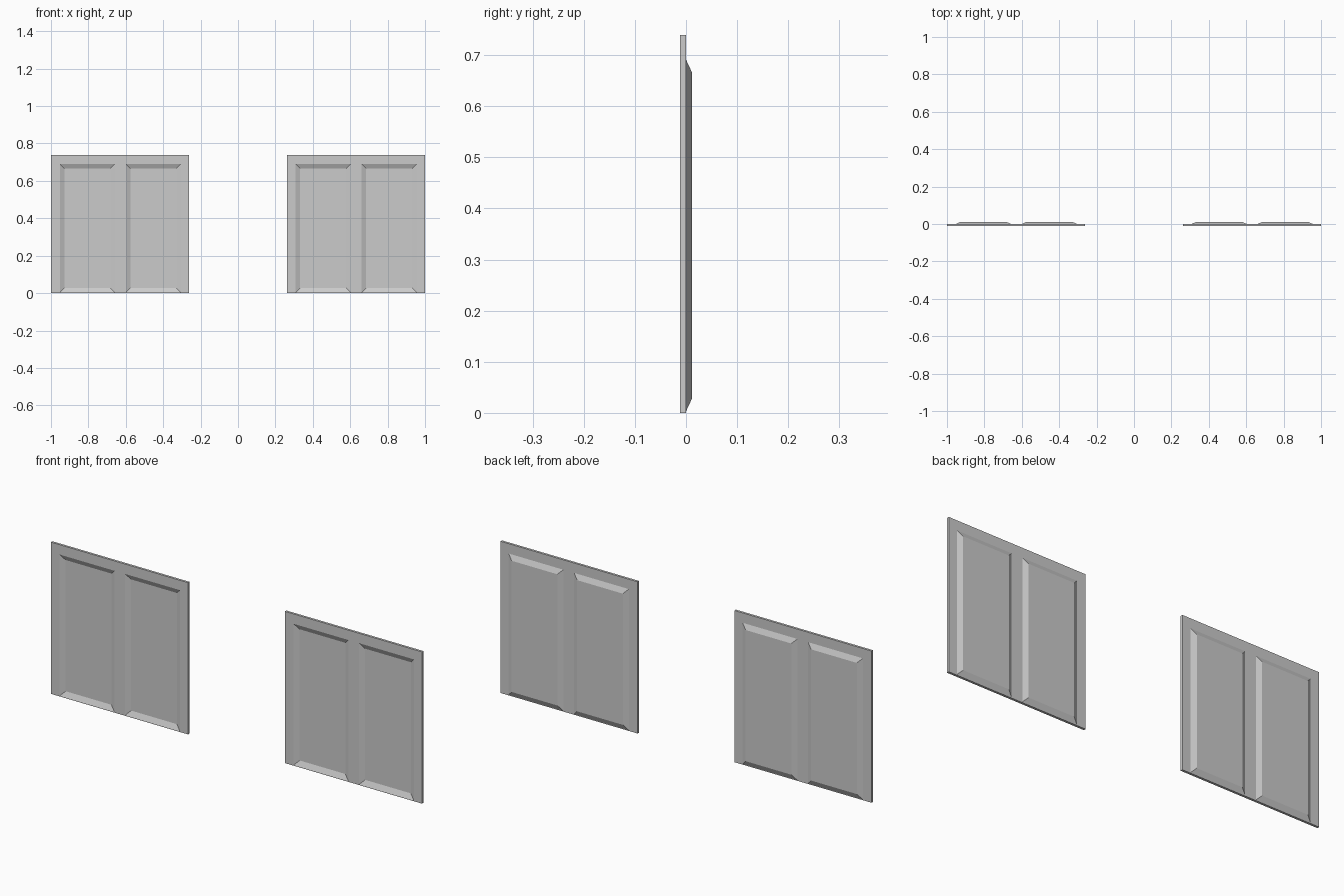
import bpy, bmesh
from mathutils import Vector

if "Cube" in bpy.data.objects:
    bpy.data.objects.remove(bpy.data.objects["Cube"])

SIZE = 0.739                      # panel width and height
T = 0.0115                        # sheet thickness, equal to the pressed depth
X_CUTS = [0, 0.047, 0.342, 0.4, 0.695, SIZE]   # frame and recess edges
Z_CUTS = [0, 0.003, 0.691, SIZE]
BEVEL = 0.0245                    # width of the sloped recess border


def pressed_panel(name, x0):
    bm = bmesh.new()
    # flat front sheet divided into frame strips and two recess cells
    grid = [[bm.verts.new((x0 + x, -T, z)) for z in Z_CUTS] for x in X_CUTS]
    recesses = []
    for i in range(len(X_CUTS) - 1):
        for j in range(len(Z_CUTS) - 1):
            f = bm.faces.new((grid[i][j], grid[i + 1][j],
                              grid[i + 1][j + 1], grid[i][j + 1]))
            if i in (1, 3) and j == 1:
                recesses.append(f)
    bm.normal_update()
    # press the two recesses backwards with sloped borders
    bmesh.ops.inset_individual(bm, faces=recesses, thickness=BEVEL,
                               use_even_offset=True)
    pressed = list({v for f in recesses for v in f.verts})
    bmesh.ops.translate(bm, verts=pressed, vec=Vector((0, T, 0)))
    # give the sheet its thickness
    ext = bmesh.ops.extrude_face_region(bm, geom=bm.faces[:], use_keep_orig=True)
    back = [g for g in ext["geom"] if isinstance(g, bmesh.types.BMVert)]
    bmesh.ops.translate(bm, verts=back, vec=Vector((0, T, 0)))
    bmesh.ops.recalc_face_normals(bm, faces=bm.faces[:])
    me = bpy.data.meshes.new(name)
    bm.to_mesh(me)
    bm.free()
    ob = bpy.data.objects.new(name, me)
    bpy.context.collection.objects.link(ob)
    return ob


# two identical panels side by side
pressed_panel("left_panel", -1.0)
pressed_panel("right_panel", 1.0 - SIZE)
